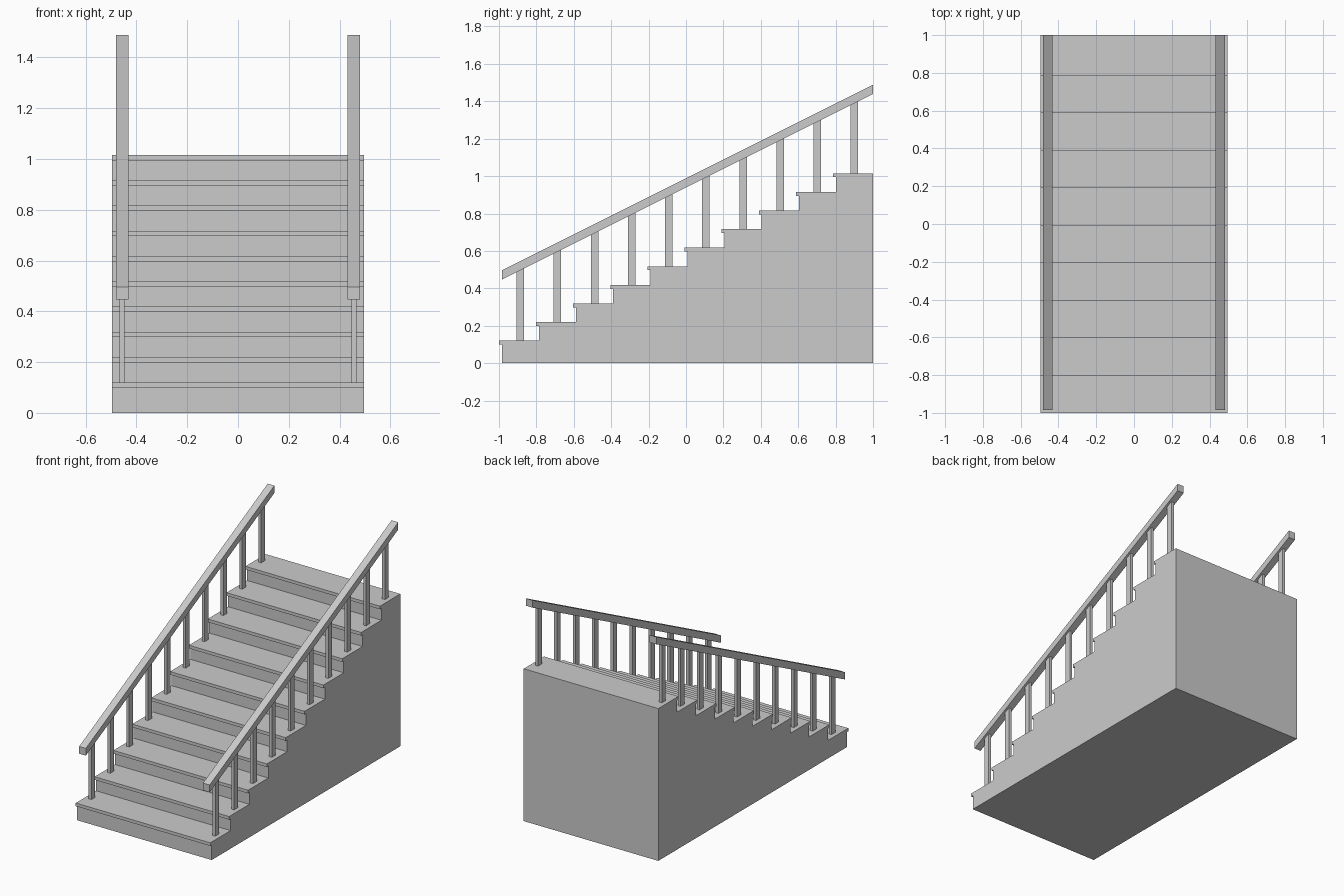
import bpy, bmesh

if "Cube" in bpy.data.objects:
    bpy.data.objects.remove(bpy.data.objects["Cube"])

STEPS = 10
RUN, RISE = 0.1985, 0.0994      # step depth and height
NOSE, TREAD = 0.015, 0.021      # tread overhang and thickness
Y0, HALF_W = -0.985, 0.496      # first riser position, half width
RAIL_X = 0.4565


def extrude_profile(name, points, x0, x1):
    """Extrude a closed (y, z) outline along x."""
    bm = bmesh.new()
    face = bm.faces.new([bm.verts.new((x0, y, z)) for y, z in points])
    res = bmesh.ops.extrude_face_region(bm, geom=[face])
    moved = [v for v in res["geom"] if isinstance(v, bmesh.types.BMVert)]
    bmesh.ops.translate(bm, verts=moved, vec=(x1 - x0, 0, 0))
    bmesh.ops.recalc_face_normals(bm, faces=bm.faces)
    mesh = bpy.data.meshes.new(name)
    bm.to_mesh(mesh)
    bm.free()
    obj = bpy.data.objects.new(name, mesh)
    bpy.context.collection.objects.link(obj)
    return obj


# Solid staircase with overhanging treads
outline = [(1.0, 0.0), (Y0, 0.0)]
for i in range(STEPS):
    y, z = Y0 + i * RUN, (i + 1) * RISE
    outline += [(y, z), (y - NOSE, z), (y - NOSE, z + TREAD), (y + RUN, z + TREAD)]
extrude_profile("staircase", outline, -HALF_W, HALF_W)


def rail_bottom(y):
    return 0.447 + (y - Y0) * 0.5


for side, sx in (("left", -1), ("right", 1)):
    x = sx * RAIL_X
    # Sloping handrail with upright ends
    extrude_profile(side + "_handrail",
                    [(Y0, 0.447), (1.0, rail_bottom(1.0)),
                     (1.0, rail_bottom(1.0) + 0.049), (Y0, 0.496)],
                    x - 0.0245, x + 0.0245)
    # One flat baluster per step, cut to the rail slope
    for i in range(STEPS):
        y = Y0 + (i + 0.5) * RUN
        a, b = y - 0.02, y + 0.02
        z = (i + 1) * RISE + TREAD
        extrude_profile(f"{side}_baluster_{i + 1}",
                        [(a, z), (b, z), (b, rail_bottom(b)), (a, rail_bottom(a))],
                        x - 0.01, x + 0.01)
